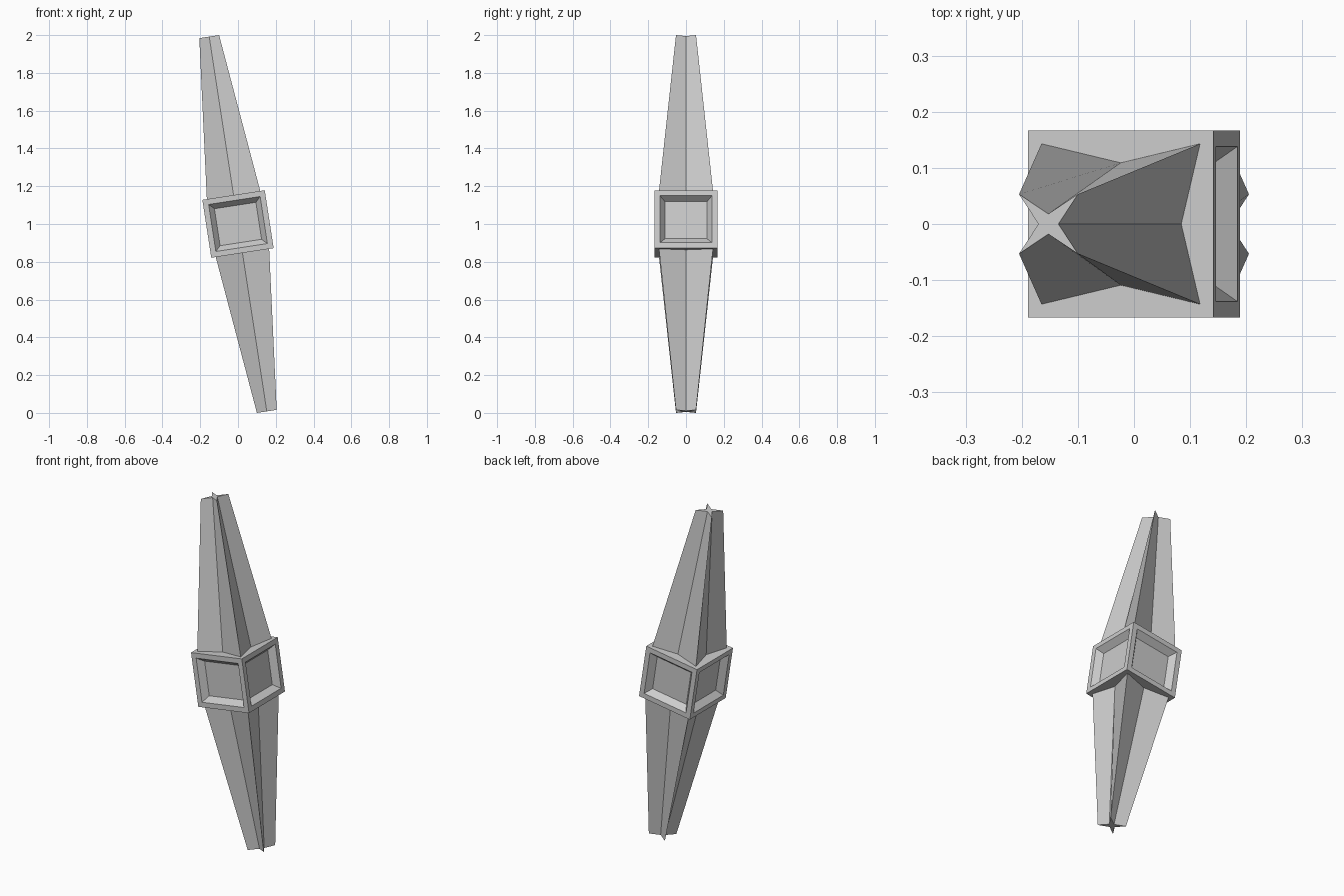
import bpy, bmesh, math
from mathutils import Matrix

if "Cube" in bpy.data.objects:
    bpy.data.objects.remove(bpy.data.objects["Cube"])

TILT = Matrix.Translation((0, 0, 1)) @ Matrix.Rotation(math.radians(-8.74), 4, 'Y')
HALF_W, HALF_H = 0.167, 0.155


def finish(bm, name):
    bmesh.ops.recalc_face_normals(bm, faces=bm.faces)
    bm.transform(TILT)
    mesh = bpy.data.meshes.new(name)
    bm.to_mesh(mesh)
    bm.free()
    obj = bpy.data.objects.new(name, mesh)
    bpy.context.collection.objects.link(obj)
    return obj


def star_ring(bm, corner, notch, z):
    # four diagonal points with a notch between each pair
    ring = []
    for i in range(8):
        a = i * math.pi / 4
        r = corner * math.sqrt(2) if i % 2 else notch
        ring.append(bm.verts.new((r * math.cos(a), r * math.sin(a), z)))
    return ring


# Central block with a bevelled square recess on each of its four sides
bm = bmesh.new()
bmesh.ops.create_cube(bm, size=2)
bmesh.ops.scale(bm, vec=(HALF_W, HALF_W, HALF_H), verts=bm.verts)
bm.normal_update()
sides = [f for f in bm.faces if abs(f.normal.z) < 0.5]
bmesh.ops.inset_individual(bm, faces=sides, thickness=0.041)
bmesh.ops.inset_individual(bm, faces=sides, thickness=0.027, depth=-0.035,
                           use_even_offset=True)
finish(bm, "centre_block")

# Tapered star-section arms, above and below the block
TIP_Z = 1.0036
for name, sign in (("upper_arm", 1), ("lower_arm", -1)):
    bm = bmesh.new()
    base = star_ring(bm, 0.143, 0.109, sign * HALF_H)
    tip = star_ring(bm, 0.053, 0.018, sign * TIP_Z)
    for i in range(8):
        j = (i + 1) % 8
        bm.faces.new((base[i], base[j], tip[j], tip[i]))
    bm.faces.new(tip)
    bm.faces.new(base)
    finish(bm, name)
